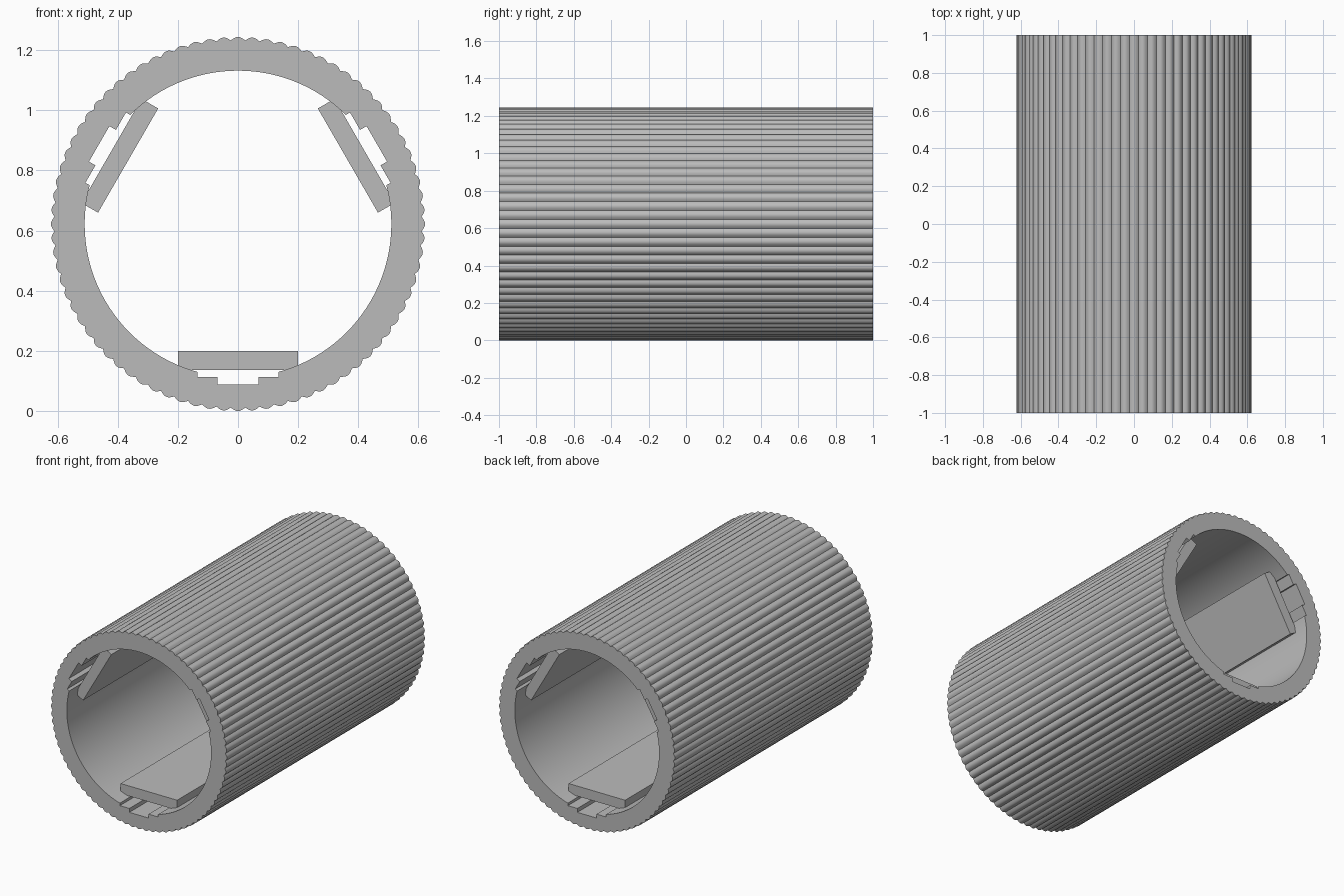
import bpy, bmesh
from math import pi, sin, cos, atan2, sqrt, radians
from mathutils import Matrix, Vector

cube = bpy.data.objects.get("Cube")
if cube:
    bpy.data.objects.remove(cube, do_unlink=True)

AXIS_Z = 0.622        # height of the tube axis
INNER_R = 0.51
GROOVE_R, RIDGE_H = 0.611, 0.011
RIDGES, STEPS = 80, 8

grey = bpy.data.materials.new("plain_grey")
grey.use_nodes = True
colour = (0.5, 0.5, 0.5, 1)
grey.diffuse_color = colour
grey.node_tree.nodes["Principled BSDF"].inputs["Base Color"].default_value = colour


def finish(bm, name):
    bmesh.ops.recalc_face_normals(bm, faces=bm.faces)
    mesh = bpy.data.meshes.new(name)
    bm.to_mesh(mesh)
    bm.free()
    obj = bpy.data.objects.new(name, mesh)
    obj.location.z = AXIS_Z
    mesh.materials.append(grey)
    bpy.context.collection.objects.link(obj)
    return obj


def add_loop(bm, points):
    verts = [bm.verts.new((x, -1, z)) for x, z in points]
    return [bm.edges.new((v, verts[i - 1])) for i, v in enumerate(verts)]


def polar(r, a):
    return r * cos(a), r * sin(a)


# Outer profile: rounded ridges meeting in sharp grooves
outer = []
for i in range(RIDGES * STEPS):
    angle = 2 * pi * (i / STEPS - 0.5) / RIDGES
    outer.append(polar(GROOVE_R + RIDGE_H * sin(pi * (i % STEPS) / STEPS), angle))

# Inner profile: three stepped slots joined by arcs
wide, narrow = 0.135, 0.068
half = [(wide, -sqrt(INNER_R**2 - wide**2)), (wide, -0.508),
        (narrow, -0.508), (narrow, -0.533)]
third = [(-x, z) for x, z in half] + half[::-1]
start = atan2(half[0][1], wide)
sweep = 2 * pi / 3 - 2 * (start + pi / 2)
third += [polar(INNER_R, start + sweep * i / 30) for i in range(1, 30)]
inner = []
for k in range(3):
    turn = Matrix.Rotation(k * 2 * pi / 3, 2)
    inner += [tuple(turn @ Vector(p)) for p in third]

# Tube body: fill the ring and extrude it along its length
bm = bmesh.new()
edges = add_loop(bm, outer) + add_loop(bm, inner)
bmesh.ops.triangle_fill(bm, edges=edges, use_beauty=True)
ext = bmesh.ops.extrude_face_region(bm, geom=bm.faces[:], use_keep_orig=True)
moved = [g for g in ext["geom"] if isinstance(g, bmesh.types.BMVert)]
bmesh.ops.translate(bm, verts=moved, vec=(0, 2, 0))
tube = finish(bm, "ribbed_tube")
bpy.context.view_layer.objects.active = tube
tube.select_set(True)
bpy.ops.object.shade_smooth_by_angle(angle=radians(30))

# Flat slats covering the slots, set back from both ends
for k, name in enumerate(("bottom_slat", "left_slat", "right_slat")):
    bm = bmesh.new()
    bmesh.ops.create_cube(bm, size=1)
    bmesh.ops.scale(bm, vec=(0.4, 1.8, 0.064), verts=bm.verts)
    bmesh.ops.translate(bm, vec=(0, 0, -0.454), verts=bm.verts)
    slat = finish(bm, name)
    slat.rotation_euler.y = -k * 2 * pi / 3
